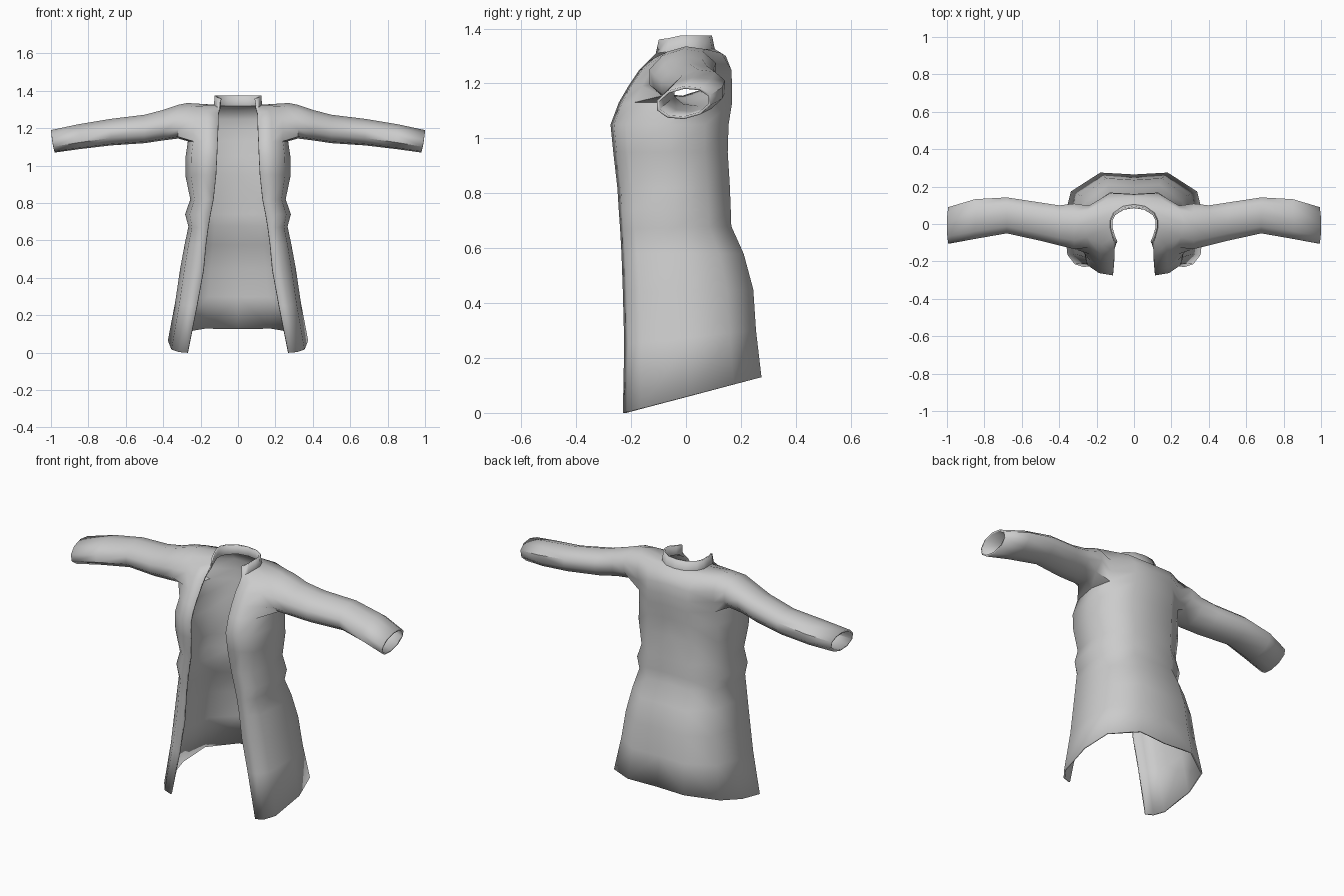
import bpy, bmesh, math

old = bpy.data.objects.get("Cube")
if old:
    bpy.data.objects.remove(old, do_unlink=True)

cloth = bpy.data.materials.new("grey_cloth")
cloth.use_nodes = True
GREY = (0.6, 0.6, 0.6, 1)
cloth.diffuse_color = GREY
cloth.node_tree.nodes["Principled BSDF"].inputs["Base Color"].default_value = GREY

# Body rows: front z, back z, front edge x, side x, front y, back y
ROWS = [
    (0.00, 0.13, 0.27, 0.375, -0.23, 0.275),
    (0.25, 0.30, 0.22, 0.335, -0.225, 0.255),
    (0.44, 0.45, 0.185, 0.31, -0.23, 0.245),
    (0.58, 0.58, 0.172, 0.285, -0.235, 0.21),
    (0.67, 0.68, 0.16, 0.265, -0.24, 0.165),
    (0.74, 0.74, 0.148, 0.283, -0.245, 0.163),
    (0.82, 0.82, 0.132, 0.255, -0.25, 0.16),
    (0.95, 0.95, 0.118, 0.282, -0.265, 0.152),
    (1.05, 1.05, 0.113, 0.28, -0.275, 0.155),
    (1.13, 1.13, 0.11, 0.268, -0.245, 0.168),
    (1.19, 1.19, 0.107, 0.268, -0.21, 0.168),
    (1.25, 1.25, 0.105, 0.268, -0.17, 0.165),
]
# Fractions around half a row, from the front edge to the centre back
FRONT = [(0, 0), (0.45, 0.03), (0.82, 0.13), (1, 0.5)]
BACK = [(0.9, 0.8), (0.48, 1), (0, 0.98)]

# Shoulder line, neck line and the standing collar
SHOULDER = [(0.105, -0.14, 1.28), (0.17, -0.11, 1.295), (0.25, -0.07, 1.315), (0.27, 0, 1.335),
            (0.25, 0.07, 1.325), (0.15, 0.13, 1.31), (0, 0.145, 1.3)]
NECK = [(0.1, -0.11, 1.31), (0.115, -0.07, 1.315), (0.128, -0.02, 1.325), (0.128, 0.02, 1.325),
        (0.11, 0.06, 1.325), (0.06, 0.095, 1.325), (0, 0.105, 1.325)]

# Sleeve sections: x, lowest and highest y, lowest and highest z
SLEEVE = [
    (0.32, -0.14, 0.115, 1.145, 1.325),
    (0.40, -0.12, 0.105, 1.135, 1.298),
    (0.50, -0.095, 0.12, 1.12, 1.272),
    (0.68, -0.055, 0.147, 1.108, 1.25),
    (0.85, -0.085, 0.138, 1.088, 1.222),
    (0.99, -0.11, 0.095, 1.07, 1.19),
]

bm = bmesh.new()


def body_row(z0, z1, xf, xs, yf, yb):
    flat = [(xf + (xs - xf) * a, t) for a, t in FRONT] + [(xs * a, t) for a, t in BACK]
    return [(x, yf + (yb - yf) * t, z0 + (z1 - z0) * t) for x, t in flat]


def bridge(low, high, skip=()):
    for c in range(len(low) - 1):
        if c not in skip:
            bm.faces.new((low[c], low[c + 1], high[c + 1], high[c]))


# Body, shoulders and collar as one sheet, leaving an armhole at the side
points = [body_row(*r) for r in ROWS] + [SHOULDER, NECK]
points.append([(x * 0.98, y * 0.9, z + 0.05) for x, y, z in NECK])
grid = [[bm.verts.new(p) for p in row] for row in points]
BOTTOM, TOP = len(ROWS) - 3, len(ROWS)
for r in range(len(grid) - 1):
    bridge(grid[r], grid[r + 1], (2, 3) if BOTTOM <= r < TOP else ())

# Sleeve grown out of the armhole border
ring = [grid[BOTTOM][c] for c in (2, 3, 4)]
ring += [grid[r][4] for r in (BOTTOM + 1, BOTTOM + 2)]
ring += [grid[TOP][c] for c in (4, 3, 2)]
ring += [grid[r][2] for r in (BOTTOM + 2, BOTTOM + 1)]
for x, y0, y1, z0, z1 in SLEEVE:
    new = []
    for k in range(len(ring)):
        angle = math.tau * (k - 1) / len(ring)
        dy, dz = math.sin(angle) * (y1 - y0) / 2, -math.cos(angle) * (z1 - z0) / 2
        slant = 0.17 * dz if x > 0.9 else 0
        new.append(bm.verts.new((x + slant, (y0 + y1) / 2 + dy, (z0 + z1) / 2 + dz + 0.1 * dy)))
    bridge(ring + ring[:1], new + new[:1])
    ring = new

mesh = bpy.data.meshes.new("coat")
bm.to_mesh(mesh)
bm.free()
mesh.materials.append(cloth)
coat = bpy.data.objects.new("coat", mesh)
bpy.context.collection.objects.link(coat)

# Other half and cloth thickness
mirror = coat.modifiers.new("mirror", "MIRROR")
mirror.use_clip = True
shell = coat.modifiers.new("thickness", "SOLIDIFY")
shell.thickness = 0.01
shell.offset = -1

bpy.context.view_layer.objects.active = coat
coat.select_set(True)
bpy.ops.object.shade_smooth_by_angle(angle=math.radians(50))
